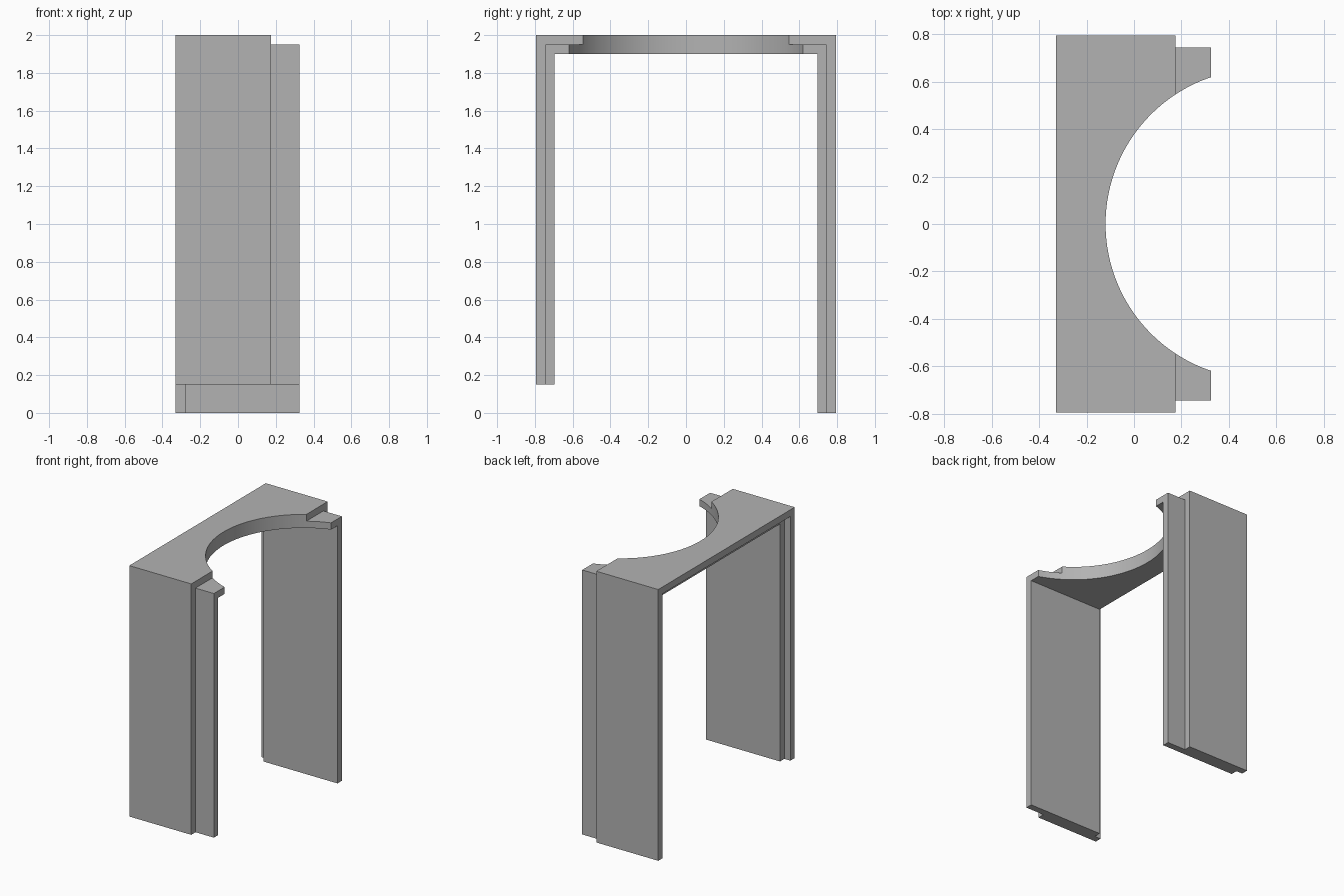
import bpy
import bmesh
import math

cube = bpy.data.objects.get("Cube")
if cube:
    bpy.data.objects.remove(cube, do_unlink=True)

THICK = 0.05      # thickness of each layer
SHORT_END = 0.15  # bottom of the shorter leg

grey = bpy.data.materials.new("plain grey")
grey.use_nodes = True
grey.diffuse_color = (0.45, 0.45, 0.45, 1)
grey.node_tree.nodes["Principled BSDF"].inputs["Base Color"].default_value = grey.diffuse_color


def arch_layer(name, x0, x1, half_width, top):
    """Extrude a square arch outline along x."""
    inner, under = half_width - THICK, top - THICK
    outline = [(-half_width, SHORT_END), (-inner, SHORT_END), (-inner, under),
               (inner, under), (inner, 0), (half_width, 0),
               (half_width, top), (-half_width, top)]
    bm = bmesh.new()
    face = bm.faces.new([bm.verts.new((x0, y, z)) for y, z in outline])
    moved = bmesh.ops.extrude_face_region(bm, geom=[face])["geom"]
    bmesh.ops.translate(bm, vec=(x1 - x0, 0, 0),
                        verts=[g for g in moved if isinstance(g, bmesh.types.BMVert)])
    bmesh.ops.recalc_face_normals(bm, faces=bm.faces)
    mesh = bpy.data.meshes.new(name)
    bm.to_mesh(mesh)
    bm.free()
    mesh.materials.append(grey)
    obj = bpy.data.objects.new(name, mesh)
    bpy.context.collection.objects.link(obj)
    return obj


# Two stepped layers, the inner one shifted towards +x
layers = [arch_layer("outer_frame", -0.33, 0.175, 0.795, 2.0),
          arch_layer("inner_frame", -0.28, 0.325, 0.745, 2.0 - THICK)]

# Round cut-out through the top panel
bpy.ops.mesh.primitive_cylinder_add(vertices=128, radius=0.654, depth=0.4,
                                    location=(0.534, 0, 1.95))
cutter = bpy.context.object
cutter.name = "round_cutter"
cutter.hide_render = True
cutter.data.materials.append(grey)

for obj in layers:
    cut = obj.modifiers.new("round_cut", "BOOLEAN")
    cut.operation = "DIFFERENCE"
    cut.solver = "EXACT"
    cut.object = cutter
    bpy.ops.object.select_all(action="DESELECT")
    obj.select_set(True)
    bpy.context.view_layer.objects.active = obj
    bpy.ops.object.modifier_apply(modifier=cut.name)
    bpy.ops.object.shade_smooth_by_angle(angle=math.radians(30))

bpy.data.objects.remove(cutter, do_unlink=True)
